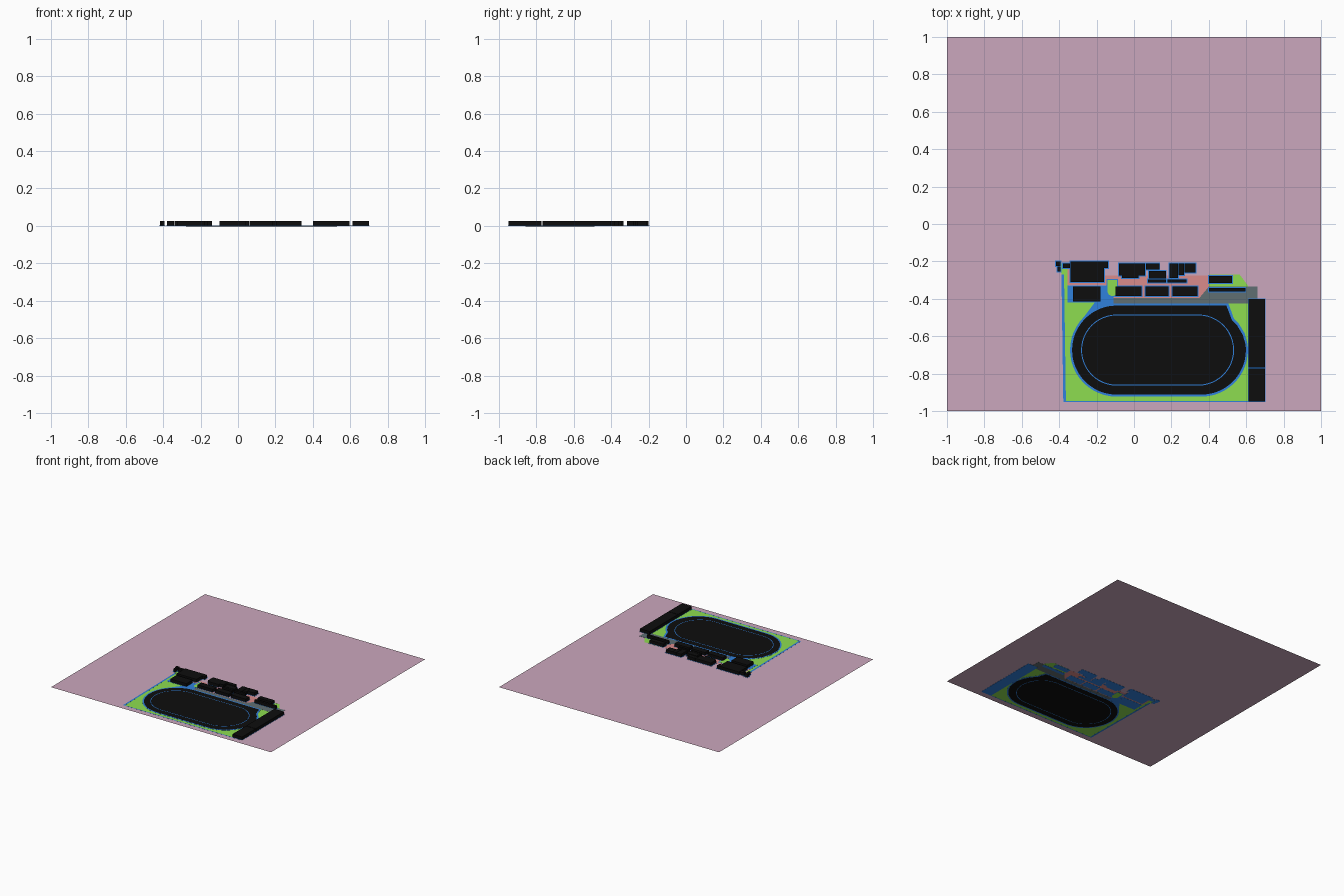
import bpy, bmesh, math

if "Cube" in bpy.data.objects:
    bpy.data.objects.remove(bpy.data.objects["Cube"])

def material(name, rgb):
    m = bpy.data.materials.new(name)
    m.diffuse_color = (*rgb, 1)
    m.use_nodes = True
    m.node_tree.nodes["Principled BSDF"].inputs["Base Color"].default_value = m.diffuse_color
    return m

PINK = material("pink", (0.60, 0.39, 0.51))
GREEN = material("green", (0.27, 0.73, 0.08))
BLUE = material("blue", (0.03, 0.22, 0.72))
SALMON = material("salmon", (0.70, 0.26, 0.26))
GREY = material("slate", (0.115, 0.156, 0.17))
BLACK = material("black", (0.004, 0.004, 0.004))
LAYER = 0.0003
HEIGHT = 0.025

def prism(name, pts, z0, z1, mat):
    bm = bmesh.new()
    face = bm.faces.new([bm.verts.new((x, y, z0)) for x, y in pts])
    if z1 > z0:
        out = bmesh.ops.extrude_face_region(bm, geom=[face])
        for v in out["geom"]:
            if isinstance(v, bmesh.types.BMVert):
                v.co.z = z1
        bmesh.ops.recalc_face_normals(bm, faces=bm.faces)
    elif face.normal.z < 0:
        face.normal_flip()
    me = bpy.data.meshes.new(name)
    bm.to_mesh(me)
    bm.free()
    me.materials.append(mat)
    ob = bpy.data.objects.new(name, me)
    bpy.context.collection.objects.link(ob)
    return ob

def area(name, pts, level, mat):
    # thin ground marking, visible from above and below
    return prism(name, pts, -level * LAYER, level * LAYER, mat)

def rect(x0, y0, x1, y1, grow=0.0):
    return [(x0 - grow, y0 - grow), (x1 + grow, y0 - grow),
            (x1 + grow, y1 + grow), (x0 - grow, y1 + grow)]

def arc(cx, cy, r, a0, a1, n=24):
    return [(cx + r * math.cos(math.radians(a0 + (a1 - a0) * i / n)),
             cy + r * math.sin(math.radians(a0 + (a1 - a0) * i / n))) for i in range(n + 1)]

CY = -0.674

def oval(r, xl=-0.093, xr=0.345):
    return arc(xl, CY, r, 90, 270) + arc(xr, CY, r, -90, 90)

def field(inset):
    # oval with a clipped shoulder at the back right
    r = 0.249 - inset
    clip = [(0.592, -0.585), (0.562, -0.535), (0.535, -0.508), (0.505, -0.425)]
    clip = [(x - inset, y - inset * 0.6) for x, y in clip[:-1]] + [(0.505 - inset, -0.425 - inset)]
    return arc(-0.093, CY, r, 90, 270) + arc(0.36, CY, r, -90, 8) + clip

# Ground and lawns
prism("ground", rect(-1, -1, 1, 1), 0, 0, PINK)
area("lawn", [(-0.375, -0.95), (0.61, -0.95), (0.61, -0.33), (0.565, -0.27), (0.40, -0.27),
              (0.40, -0.39), (-0.35, -0.39), (-0.35, -0.21), (-0.39, -0.21)], 1, GREEN)
area("side_path", [(-0.378, -0.952), (-0.364, -0.952), (-0.374, -0.27), (-0.388, -0.27)], 2, BLUE)
area("front_edge", rect(-0.375, -0.953, 0.70, -0.947), 2, BLUE)

# Paved court, plaza and road
area("court", [(-0.385, -0.205), (-0.34, -0.205), (-0.34, -0.275), (0.565, -0.275),
               (0.40, -0.285), (0.40, -0.335), (0.35, -0.395), (-0.15, -0.395),
               (-0.15, -0.325), (-0.355, -0.325), (-0.355, -0.235), (-0.385, -0.235)], 2, SALMON)
area("plaza", [(-0.355, -0.328), (-0.11, -0.328), (-0.11, -0.43), (-0.18, -0.45),
               (-0.27, -0.50), (-0.21, -0.42), (-0.355, -0.42)], 3, BLUE)
area("road", [(-0.11, -0.425), (0.66, -0.425), (0.66, -0.335), (0.40, -0.335),
              (0.35, -0.395), (-0.11, -0.395)], 3, GREY)

# Rounded garden with border
for nm, g, lv, mt in (("garden_border", 0.0, 4, BLUE), ("garden", 0.006, 5, GREEN)):
    r = 0.031 - g
    area(nm, [(-0.116 + r, -0.293 - g), (-0.116 - r, -0.293 - g)]
         + arc(-0.116, -0.36, r, 180, 360, 12), lv, mt)

# Oval track with inner line
area("track_border", field(0), 4, BLUE)
area("track", field(0.011), 5, BLACK)
area("track_line", oval(0.190), 6, BLUE)
area("infield", oval(0.185), 7, BLACK)

# Buildings: x0, y0, x1, y1
buildings = {
    "west_hall": (-0.34, -0.31, -0.16, -0.20),
    "west_hall_wing": (-0.16, -0.235, -0.14, -0.20),
    "west_link": (-0.38, -0.235, -0.342, -0.21),
    "gate_house": (-0.417, -0.225, -0.393, -0.20),
    "gate_house_annex": (-0.41, -0.255, -0.393, -0.228),
    "plaza_hall": (-0.325, -0.415, -0.178, -0.335),
    "north_hall": (-0.08, -0.275, 0.06, -0.21),
    "north_hall_porch": (-0.065, -0.29, 0.025, -0.275),
    "north_wing": (0.063, -0.243, 0.135, -0.21),
    "middle_block": (0.08, -0.292, 0.17, -0.25),
    "middle_strip": (0.075, -0.312, 0.17, -0.296),
    "middle_strip_east": (0.18, -0.312, 0.28, -0.296),
    "east_tower": (0.19, -0.29, 0.235, -0.21),
    "east_block": (0.238, -0.272, 0.268, -0.21),
    "east_wing": (0.27, -0.26, 0.33, -0.21),
    "row_house_1": (-0.10, -0.385, 0.04, -0.335),
    "row_house_2": (0.062, -0.385, 0.185, -0.335),
    "row_house_3": (0.206, -0.385, 0.34, -0.335),
    "side_hall": (0.40, -0.315, 0.525, -0.277),
    "long_shed": (0.40, -0.36, 0.595, -0.341),
    "stand_front": (0.612, -0.948, 0.70, -0.772),
    "stand_back": (0.612, -0.768, 0.70, -0.402),
}
for name, box in buildings.items():
    prism(name, rect(*box), 0, HEIGHT, BLACK)
    area(name + "_kerb", rect(*box, grow=0.005 if "stand" not in name else 0.003), 4, BLUE)
